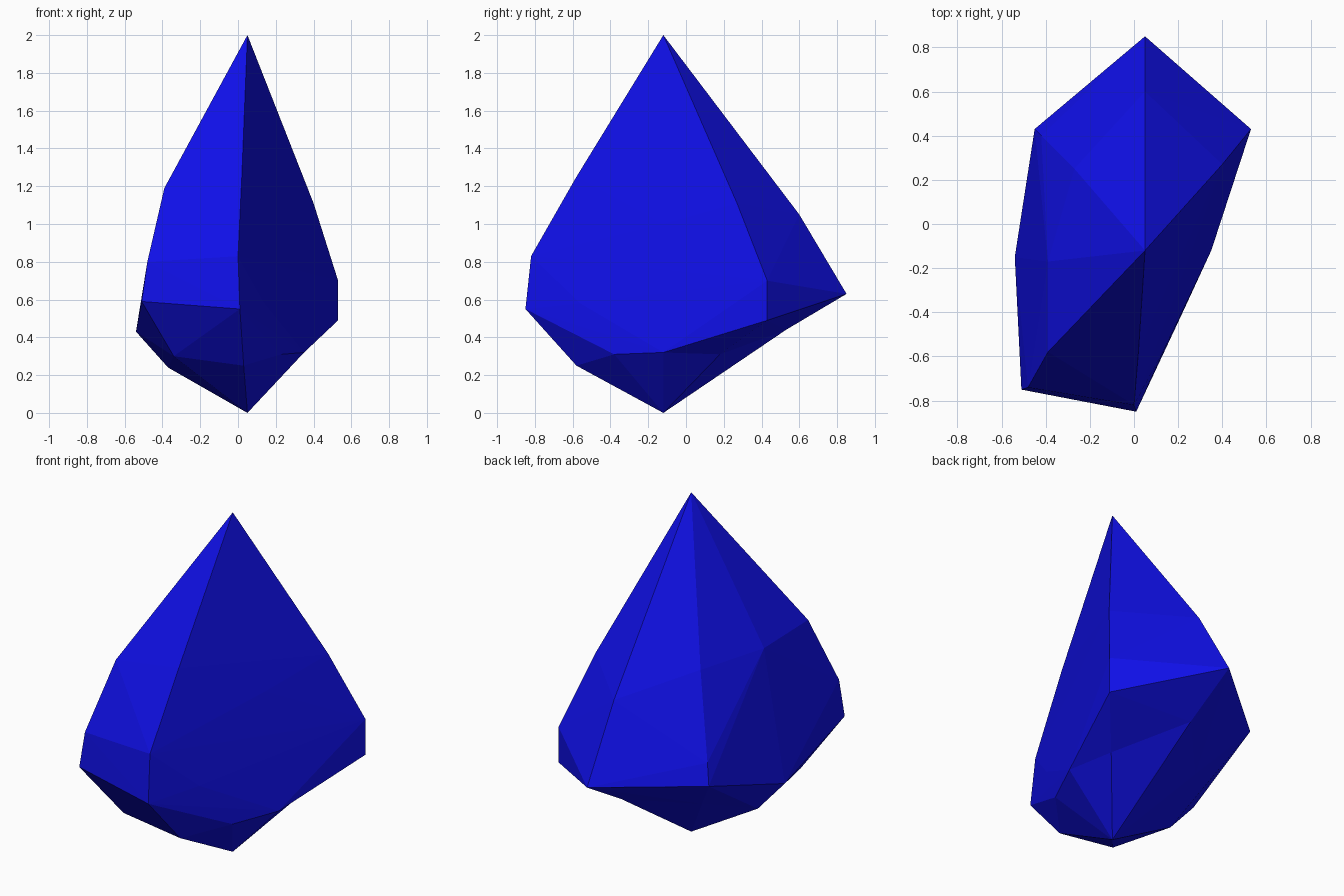
import bpy
import bmesh
from mathutils import Vector

# Remove the default cube only
default_cube = bpy.data.objects.get("Cube")
if default_cube:
    bpy.data.objects.remove(default_cube, do_unlink=True)


def make_material(name, colour):
    mat = bpy.data.materials.new(name)
    mat.use_nodes = True
    mat.diffuse_color = colour
    for node in mat.node_tree.nodes:
        if node.type == "BSDF_PRINCIPLED":
            node.inputs["Base Color"].default_value = colour
            node.inputs["Roughness"].default_value = 0.6
    return mat


# Both tips sit on the same vertical axis
AXIS_X, AXIS_Y = 0.05, -0.12
top_tip = Vector((AXIS_X, AXIS_Y, 2))
bottom_tip = Vector((AXIS_X, AXIS_Y, 0))

# Upper facet ridges, each running downwards to the girdle
ridges = {
    "back": [(.05, .6, 1.05), (.05, .8, .7), (.05, .85, .63)],
    "back_left": [(.4, .27, 1.11), (.53, .43, .7), (.53, .43, .49)],
    "left": [(.26, -.12, 1), (.14, -.56, .58)],
    "front": [(.02, -.58, 1.25), (0, -.82, .83), (.01, -.85, .55)],
    "front_right": [(-.39, -.58, 1.19), (-.48, -.74, .8), (-.51, -.75, .59)],
    "right": [(-.39, -.17, 1.18), (-.54, -.15, .43)],
    "back_right": [(-.27, .25, 1.18), (-.42, .4, .73), (-.45, .43, .61)],
}

# Ring of corners where the crown meets the lower point
lower_ring = [
    (.05, .53, .44), (.31, .18, .31), (.35, -.12, .32), (.23, -.38, .31),
    (.03, -.58, .25), (-.34, -.58, .3), (-.37, -.14, .24), (-.25, .21, .37),
]


def build_crystal(name, material):
    bm = bmesh.new()

    # Faceted crown: the hull around the ridges, the top tip and the ring
    bm.verts.new(top_tip)
    for ridge in ridges.values():
        for corner in ridge:
            bm.verts.new(corner)
    ring = {bm.verts.new(corner) for corner in lower_ring}
    hull = bmesh.ops.convex_hull(bm, input=list(bm.verts))
    loose = {v for v in hull["geom_interior"] + hull["geom_unused"]
             if isinstance(v, bmesh.types.BMVert)}
    ring -= loose
    bmesh.ops.delete(bm, geom=list(loose), context="VERTS")

    # Open the underside inside the ring
    lid = [f for f in bm.faces if all(v in ring for v in f.verts)]
    bmesh.ops.delete(bm, geom=lid, context="FACES")

    # Lower point: a fan from the open rim to the bottom tip
    rim = [e for e in bm.edges if e.is_boundary]
    tip = bm.verts.new(bottom_tip)
    for edge in rim:
        bm.faces.new((edge.verts[0], edge.verts[1], tip))

    bmesh.ops.recalc_face_normals(bm, faces=list(bm.faces))
    for face in bm.faces:
        face.smooth = False

    mesh = bpy.data.meshes.new(name)
    bm.to_mesh(mesh)
    bm.free()
    mesh.materials.append(material)
    crystal = bpy.data.objects.new(name, mesh)
    bpy.context.scene.collection.objects.link(crystal)
    return crystal


build_crystal("crystal", make_material("deep blue", (.005, .005, .8, 1)))
